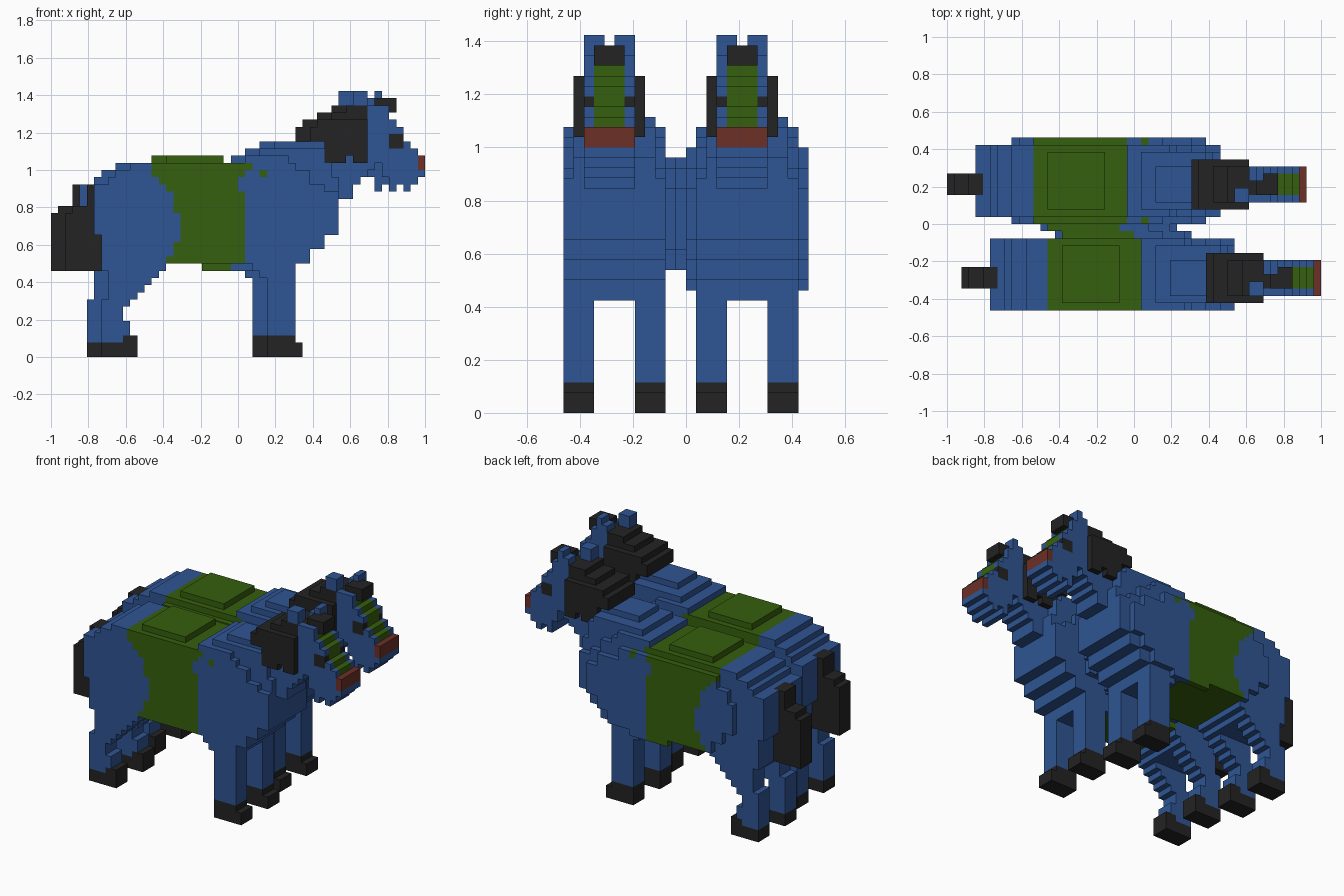
import bpy
from mathutils import Vector

if "Cube" in bpy.data.objects:
    bpy.data.objects.remove(bpy.data.objects["Cube"], do_unlink=True)

UNIT = 1 / 26  # edge length of one block


def make_material(name, rgb):
    m = bpy.data.materials.new(name)
    m.use_nodes = True
    m.diffuse_color = (*rgb, 1)
    m.node_tree.nodes["Principled BSDF"].inputs["Base Color"].default_value = (*rgb, 1)
    return m


BLUE, GREEN, BLACK, RED = range(4)
MATERIALS = [make_material("coat_blue", (0.028, 0.091, 0.295)),
             make_material("saddle_green", (0.037, 0.115, 0.0045)),
             make_material("hair_black", (0.0168, 0.0168, 0.0168)),
             make_material("muzzle_red", (0.15, 0.029, 0.02))]

blocks = {}  # (x, y, z) -> (part name, colour)


class Horse:
    """Fills blocks in the horse's own frame; later parts replace earlier ones."""

    def __init__(self, name, dx, dy):
        self.name, self.dx, self.dy = name, dx, dy

    def fill(self, part, colour, ys, rows):
        # each row: z from, z to, x from, x to
        for z0, z1, x0, x1 in rows:
            for z in range(z0, z1):
                for x in range(x0, x1):
                    c = colour(x, z) if callable(colour) else colour
                    for y in range(*ys):
                        blocks[x + self.dx, y + self.dy, z] = (f"{self.name}_{part}", c)


def band_colour(x, z):
    """Green saddle band with a stepped rear edge, blue elsewhere."""
    if z >= 25:
        back = -12
    elif z >= 20:
        back = (-9, -9, -9, -10, -11)[z - 20]
    else:
        back = -8 if z >= 16 else -9 if z >= 14 else -10
    front = 2 if z == 26 else 0 if z in (23, 24) else 1
    if (x, z) == (3, 25):
        return GREEN
    return GREEN if back <= x < front else BLUE


BODY = [(11, 12, -18, -11), (11, 12, 3, 8), (12, 13, -19, -10), (12, 13, 2, 8),
        (13, 15, -19, 10), (15, 17, -19, 12), (17, 23, -20, 14), (23, 24, -20, 12),
        (24, 25, -18, 10), (25, 26, -17, 10), (26, 27, -15, 8), (27, 28, 1, 7)]
FLANK = [(12, 13, -3, 4), (13, 15, -11, 8), (15, 17, -13, 10), (17, 22, -15, 12),
         (22, 24, -14, 10), (24, 26, -12, 6)]
INNER_FLANK = [(14, 16, -10, 4), (16, 22, -11, 8), (22, 24, -11, 7), (24, 25, -10, 4)]
SHOULDER = [(23, 25, 8, 14), (25, 28, 6, 13), (28, 29, 3, 12)]
NECK = [(22, 24, 13, 16), (24, 25, 13, 17), (25, 26, 12, 18), (26, 30, 5, 19)]
HIND_LEG = [(2, 3, -19, -16), (3, 5, -19, -15), (5, 7, -19, -16), (7, 8, -19, -15),
            (8, 9, -18, -14), (9, 10, -18, -13), (10, 11, -18, -12)]
HEAD = [(23, 24, 21, 22), (23, 24, 23, 24), (24, 25, 21, 25), (25, 26, 20, 26),
        (26, 27, 20, 25), (27, 28, 19, 25), (28, 29, 18, 25), (29, 30, 18, 24),
        (30, 32, 18, 23), (32, 33, 18, 22), (33, 35, 18, 21)]
# front edge of the head at each height, painted as a blaze
BLAZE = [(28, 29, 24, 25), (29, 30, 23, 24), (30, 32, 22, 23), (32, 33, 21, 22), (33, 34, 20, 21)]


def build_horse(name, dx, dy, flanks):
    h = Horse(name, dx, dy)
    # torso with saddle band, rounded flanks and raised saddle pad
    h.fill("body", band_colour, (0, 10), BODY)
    for ys, rows in flanks:
        h.fill("body", band_colour, ys, rows)
    h.fill("saddle_pad", GREEN, (1, 9), [(27, 28, -10, -2)])
    # shoulder steps and neck
    h.fill("neck", BLUE, (1, 9), SHOULDER)
    h.fill("neck", BLUE, (2, 7), NECK)
    # legs and hooves
    for side, ys in (("right", (0, 3)), ("left", (7, 10))):
        h.fill(f"hind_leg_{side}", BLUE, ys, HIND_LEG)
        h.fill(f"hind_hoof_{side}", BLACK, ys, [(0, 2, -19, -14), (2, 3, -16, -14)])
        h.fill(f"fore_leg_{side}", BLUE, ys, [(3, 11, 4, 8)])
        h.fill(f"fore_hoof_{side}", BLACK, ys, [(0, 2, 4, 9), (2, 3, 4, 8)])
    # tail
    h.fill("tail", BLACK, (3, 6), [(12, 20, -24, -19), (20, 21, -23, -20),
                                   (21, 22, -21, -20), (22, 24, -21, -19)])
    # mane
    h.fill("mane", BLACK, (1, 8), [(27, 28, 12, 15), (27, 28, 16, 18), (28, 30, 12, 18),
                                   (30, 32, 10, 18), (32, 33, 11, 18)])
    h.fill("mane", BLACK, (2, 7), [(33, 34, 13, 18), (34, 35, 15, 18)])
    # head with blaze, muzzle, eyes, ears and forelock
    h.fill("head", BLUE, (2, 7), HEAD)
    h.fill("head", GREEN, (3, 6), BLAZE)
    h.fill("muzzle", RED, (2, 7), [(26, 28, 25, 26)])
    for y in (2, 6):
        h.fill("eyes", BLACK, (y, y + 1), [(29, 31, 21, 23)])
    h.fill("forelock", BLACK, (3, 6), [(34, 35, 18, 22), (35, 36, 19, 22)])
    h.fill("ears", BLUE, (2, 4), [(35, 37, 16, 18)])
    h.fill("ears", BLUE, (5, 7), [(35, 36, 18, 20), (36, 37, 19, 20)])


build_horse("near_horse", 0, -12, [((10, 11), INNER_FLANK)])
build_horse("far_horse", -2, 1, [((-2, -1), INNER_FLANK), ((-1, 0), FLANK), ((10, 11), FLANK)])

# Turn each part's exposed block sides into a mesh
AXES = [Vector((1, 0, 0)), Vector((0, 1, 0)), Vector((0, 0, 1))]
parts = {}
for cell, (part, colour) in blocks.items():
    verts, faces, colours = parts.setdefault(part, ({}, [], []))
    centre = Vector(cell) + Vector((0.5, 0.5, 0.5))
    for a in range(3):
        for sign in (1, -1):
            n = AXES[a] * sign
            if tuple(int(c) for c in Vector(cell) + n) in blocks:
                continue
            u, v = AXES[(a + 1) % 3], AXES[(a + 2) % 3] * sign
            face = []
            for i, j in ((-1, -1), (1, -1), (1, 1), (-1, 1)):
                p = centre + (n + u * i + v * j) / 2
                key = tuple(round(c) for c in p)
                face.append(verts.setdefault(key, len(verts)))
            faces.append(face)
            colours.append(colour)

for part, (verts, faces, colours) in parts.items():
    mesh = bpy.data.meshes.new(part)
    mesh.from_pydata([Vector(p) * UNIT for p in verts], [], faces)
    used = sorted(set(colours))
    for c in used:
        mesh.materials.append(MATERIALS[c])
    for poly, c in zip(mesh.polygons, colours):
        poly.material_index = used.index(c)
    mesh.update()
    bpy.context.collection.objects.link(bpy.data.objects.new(part, mesh))
